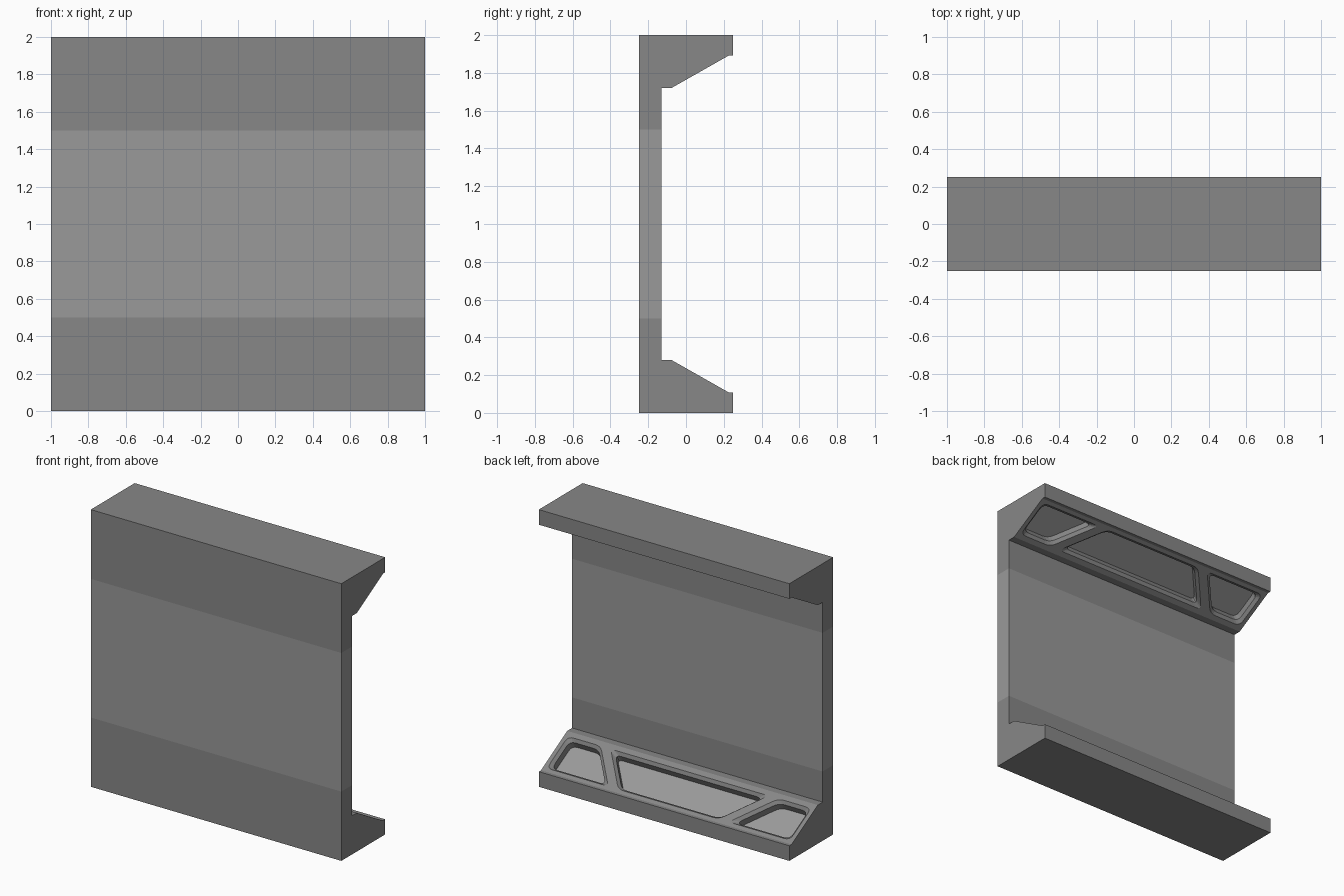
import bpy, bmesh
from mathutils import Vector

if "Cube" in bpy.data.objects:
    bpy.data.objects.remove(bpy.data.objects["Cube"])

# Sloped face of the lower rail: outer and inner edge in (y, z), z measured from mid height
OUT, INN = Vector((0.225, -0.891)), Vector((-0.075, -0.721))
ALONG = (INN - OUT).normalized()
NORM = Vector((ALONG.y, -ALONG.x))
DEPTH = 0.065


def grey(name, value):
    mat = bpy.data.materials.new(name)
    mat.diffuse_color = (value, value, value, 1)
    mat.use_nodes = True
    mat.node_tree.nodes["Principled BSDF"].inputs["Base Color"].default_value = mat.diffuse_color
    return mat


def make_object(name, bm, z=1.0):
    bmesh.ops.recalc_face_normals(bm, faces=bm.faces)
    mesh = bpy.data.meshes.new(name)
    bm.to_mesh(mesh)
    bm.free()
    obj = bpy.data.objects.new(name, mesh)
    obj.location.z = z
    bpy.context.collection.objects.link(obj)
    return obj


def loft(bm, rings):
    loops = [[bm.verts.new(p) for p in ring] for ring in rings]
    n = len(loops[0])
    for a, b in zip(loops, loops[1:]):
        for i in range(n):
            j = (i + 1) % n
            bm.faces.new((a[i], a[j], b[j], b[i]))
    bm.faces.new(loops[0][::-1])
    bm.faces.new(loops[-1])


def extrude_profile(name, profile):
    bm = bmesh.new()
    loft(bm, [[(x, y, z) for y, z in profile] for x in (-1, 1)])
    return make_object(name, bm)


def inset(poly, d):
    # Move every side of a counter-clockwise polygon inward by d
    out = []
    for i, p in enumerate(poly):
        a = (p - poly[i - 1]).normalized()
        b = (poly[(i + 1) % len(poly)] - p).normalized()
        na, nb = Vector((-a.y, a.x)), Vector((-b.y, b.x))
        out.append(p + (na + nb) * d / (1 + na.dot(nb)))
    return out


def rounded(poly, r, steps=4):
    out = []
    for i, p in enumerate(poly):
        a = p + (poly[i - 1] - p).normalized() * r
        b = p + (poly[(i + 1) % len(poly)] - p).normalized() * r
        for k in range(steps + 1):
            t = k / steps
            out.append(a * (1 - t) ** 2 + p * 2 * t * (1 - t) + b * t * t)
    return out


def on_slope(p, h):
    q = OUT + ALONG * p.y + NORM * h
    return (p.x, q.x, q.y)


def open_ends(obj):
    # Remove the hidden faces where rail and panel meet
    bm = bmesh.new()
    bm.from_mesh(obj.data)
    hidden = [f for f in bm.faces if abs(abs(f.calc_center_median().z) - 0.5) < 1e-4
              and abs(f.normal.z) > 0.99]
    bmesh.ops.delete(bm, geom=hidden, context='FACES')
    bm.to_mesh(obj.data)
    bm.free()


# Flat middle panel
panel = extrude_profile("wall_panel", [(-0.25, -0.5), (-0.13, -0.5), (-0.13, 0.5), (-0.25, 0.5)])
open_ends(panel)

# Lower rail with sloped inner face
rail = extrude_profile("edge_rails", [
    (-0.25, -1), (0.25, -1), (0.25, OUT.y), tuple(OUT), tuple(INN),
    (-0.13, INN.y), (-0.13, -0.5), (-0.25, -0.5)])

# Three chamfered pockets in the slope: a wide centre one and a mirrored pair
centre = [(-0.40, 0.028), (0.40, 0.028), (0.63, 0.306), (-0.63, 0.306)]
side = [(0.48, 0.028), (0.97, 0.028), (0.97, 0.306), (0.71, 0.306)]
other = [(-x, s) for x, s in reversed(side)]
other = other[::1]
bm = bmesh.new()
for shape in (centre, side, other):
    poly = [Vector(p) for p in shape]
    loft(bm, [[on_slope(p, h) for p in rounded(inset(poly, d), 0.045)]
              for d, h in ((-0.01, 0.01), (0.02, -0.02), (0.022, -DEPTH))])
cutter = make_object("pocket_cutter", bm)
cutter.hide_render = True

cut = rail.modifiers.new("pockets", 'BOOLEAN')
cut.operation, cut.solver, cut.object = 'DIFFERENCE', 'EXACT', cutter
bpy.context.view_layer.objects.active = rail
rail.select_set(True)
bpy.ops.object.modifier_apply(modifier=cut.name)
bpy.data.objects.remove(cutter)
open_ends(rail)

# Dark grey rails, lighter panel and pocket floors
dark, light = grey("rail_grey", 0.243), grey("panel_grey", 0.32)
panel.data.materials.append(light)
rail.data.materials.clear()
rail.data.materials.append(dark)
rail.data.materials.append(light)
for f in rail.data.polygons:
    height = (Vector(f.center.yz) - OUT).dot(NORM)
    is_floor = abs(height + DEPTH) < 1e-3 and f.normal.yz.dot(NORM) > 0.99
    f.material_index = 1 if is_floor else 0

# Upper rail mirrors the lower one about mid height
mirror = rail.modifiers.new("upper_rail", 'MIRROR')
mirror.use_axis = (False, False, True)
mirror.use_mirror_merge = False
